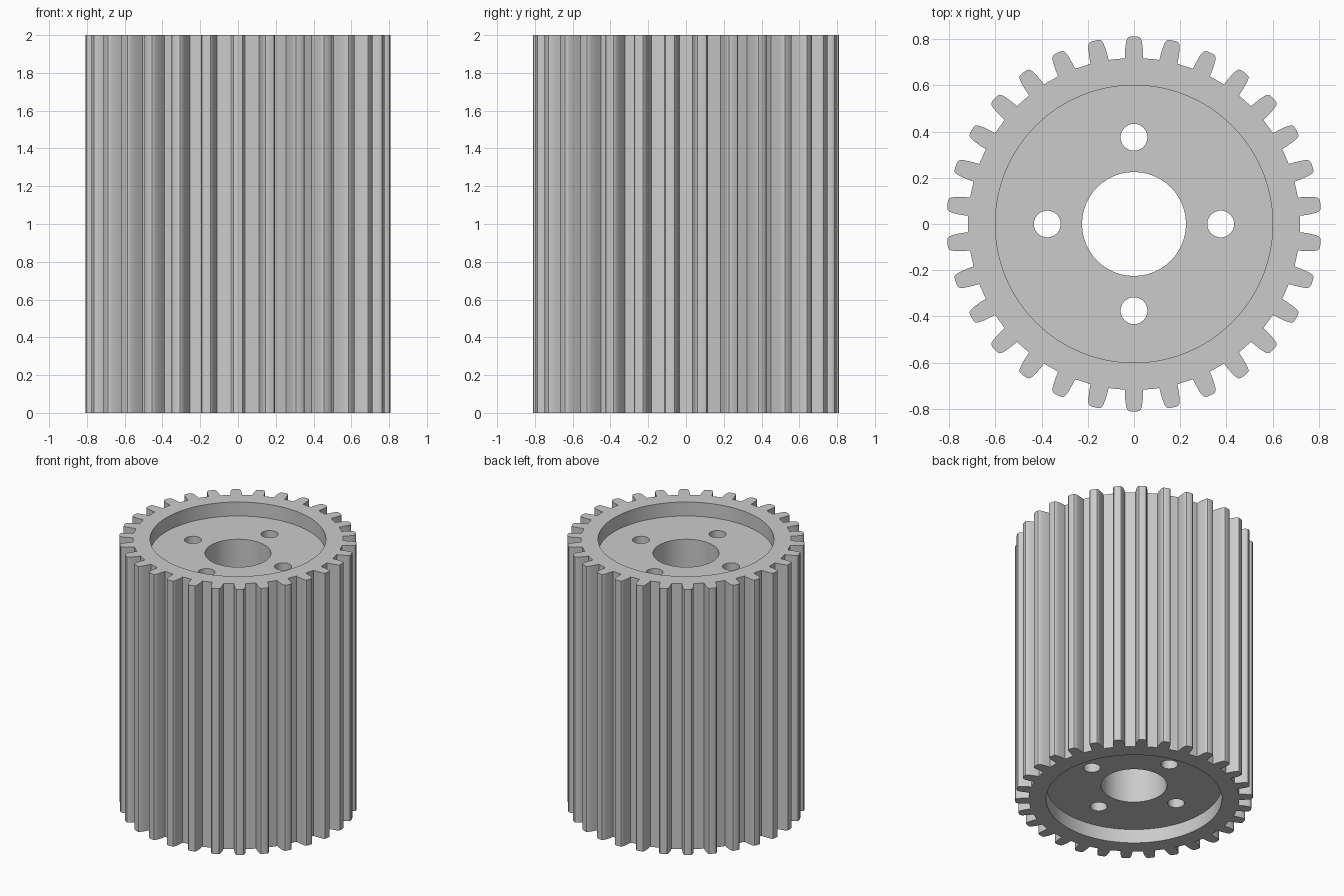
import bpy, bmesh
from math import pi, radians, sin, cos
from mathutils import Vector, Matrix

cube = bpy.data.objects.get("Cube")
if cube:
    bpy.data.objects.remove(cube, do_unlink=True)

HEIGHT = 2.0
TEETH = 30
RECESS = 0.105

grey = bpy.data.materials.new("plain grey")
grey.use_nodes = True
grey.diffuse_color = (0.6, 0.6, 0.6, 1)
grey.node_tree.nodes["Principled BSDF"].inputs["Base Color"].default_value = (0.6, 0.6, 0.6, 1)


def prism(name, outline, z0, z1):
    """Extrude a closed 2D outline from z0 to z1."""
    bm = bmesh.new()
    base = bm.faces.new([bm.verts.new((x, y, z0)) for x, y in outline])
    top = bmesh.ops.extrude_face_region(bm, geom=[base])["geom"]
    bmesh.ops.translate(bm, vec=(0, 0, z1 - z0),
                        verts=[v for v in top if isinstance(v, bmesh.types.BMVert)])
    bmesh.ops.recalc_face_normals(bm, faces=bm.faces)
    mesh = bpy.data.meshes.new(name)
    bm.to_mesh(mesh)
    bm.free()
    mesh.materials.append(grey)
    obj = bpy.data.objects.new(name, mesh)
    bpy.context.collection.objects.link(obj)
    return obj


def circle(radius, sides, cx=0, cy=0):
    return [(cx + radius * cos(2 * pi * i / sides), cy + radius * sin(2 * pi * i / sides))
            for i in range(sides)]


def cut(target, cutter):
    cutter.hide_render = True
    mod = target.modifiers.new("cut", 'BOOLEAN')
    mod.operation = 'DIFFERENCE'
    mod.solver = 'EXACT'
    mod.object = cutter
    bpy.context.view_layer.objects.active = target
    bpy.ops.object.modifier_apply(modifier=mod.name)
    bpy.data.objects.remove(cutter, do_unlink=True)


# Toothed body: one half tooth (half width, radius), mirrored and repeated
half = [(0.040, 0.717), (0.039, 0.745), (0.037, 0.768), (0.034, 0.788),
        (0.030, 0.801), (0.024, 0.808), (0.012, 0.811)]
tooth = half + [(-w, r) for w, r in reversed(half)]
outline = []
for i in range(TEETH):
    turn = Matrix.Rotation(2 * pi * i / TEETH, 2)
    outline += [tuple(turn @ Vector(p)) for p in tooth]
gear = prism("gear_body", outline, 0, HEIGHT)

# Shallow round recess in both ends
for z0, z1 in ((HEIGHT - RECESS, HEIGHT + 0.1), (-0.1, RECESS)):
    cut(gear, prism("recess_cutter", circle(0.6, 96), z0, z1))

# Central bore and four bolt holes, all the way through
cut(gear, prism("bore_cutter", circle(0.225, 48), -0.2, HEIGHT + 0.2))
for i in range(4):
    a = i * pi / 2
    hole = circle(0.058, 32, 0.375 * cos(a), 0.375 * sin(a))
    cut(gear, prism("bolt_hole_cutter", hole, -0.2, HEIGHT + 0.2))

# Smooth shading with sharp edges kept
bpy.ops.object.select_all(action='DESELECT')
gear.select_set(True)
bpy.context.view_layer.objects.active = gear
bpy.ops.object.shade_smooth_by_angle(angle=radians(30))
